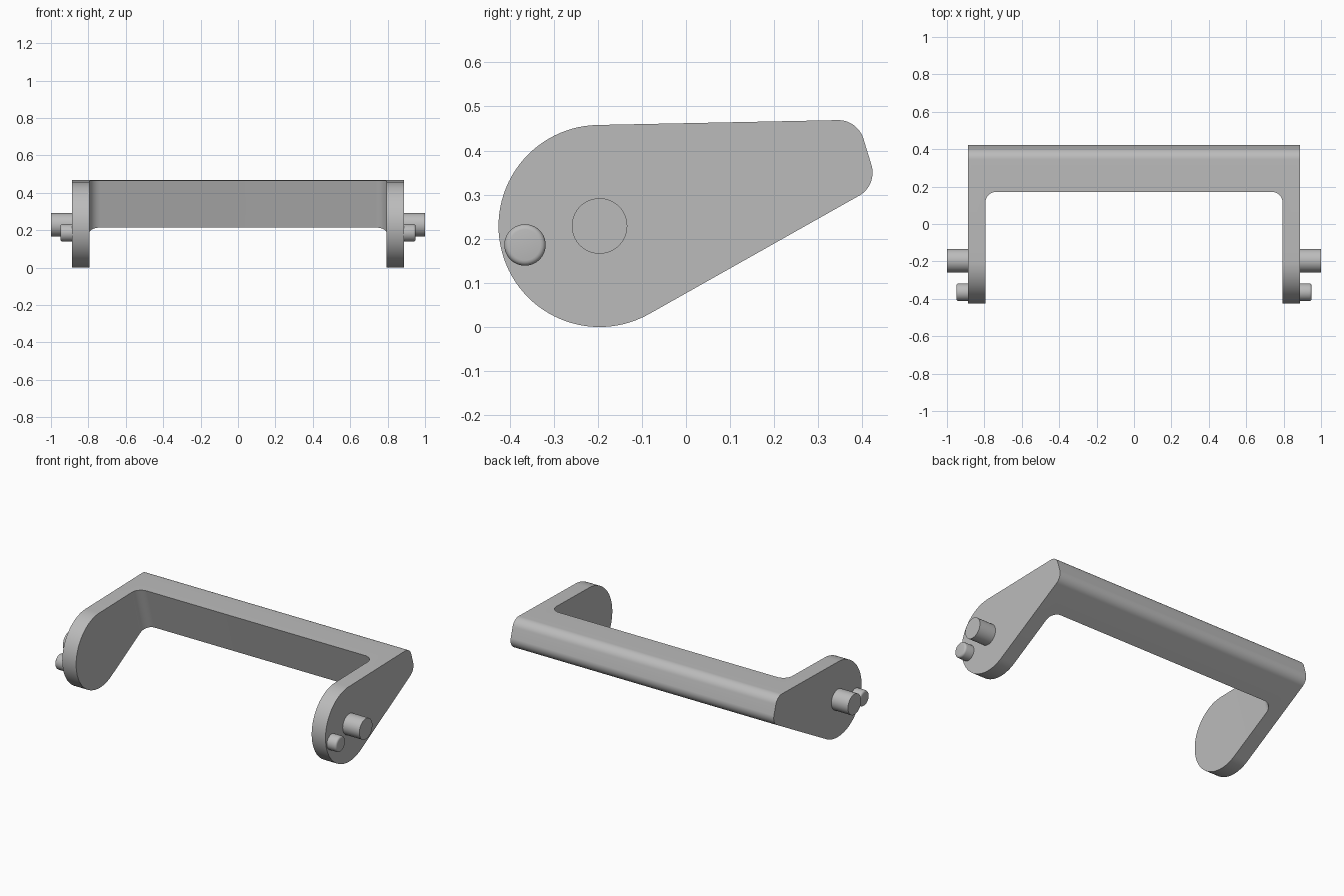
import bpy, bmesh
from math import cos, sin, radians, pi
from mathutils import Matrix

cube = bpy.data.objects.get("Cube")
if cube:
    bpy.data.objects.remove(cube, do_unlink=True)

grey = bpy.data.materials.new("light grey metal")
grey.use_nodes = True
colour = (0.5, 0.5, 0.5, 1)
grey.diffuse_color = colour
grey.node_tree.nodes["Principled BSDF"].inputs["Base Color"].default_value = colour


def arc(cx, cy, r, start, end, steps):
    angles = [radians(start + (end - start) * i / steps) for i in range(steps + 1)]
    return [(cx + r * cos(a), cy + r * sin(a)) for a in angles]


def make_object(name, bm):
    bmesh.ops.recalc_face_normals(bm, faces=bm.faces)
    mesh = bpy.data.meshes.new(name)
    bm.to_mesh(mesh)
    bm.free()
    mesh.materials.append(grey)
    obj = bpy.data.objects.new(name, mesh)
    bpy.context.collection.objects.link(obj)
    return obj


def prism(name, points, offset):
    bm = bmesh.new()
    face = bm.faces.new([bm.verts.new(p) for p in points])
    new = bmesh.ops.extrude_face_region(bm, geom=[face])["geom"]
    bmesh.ops.translate(bm, vec=offset, verts=[v for v in new if isinstance(v, bmesh.types.BMVert)])
    # extrude_face_region consumes the start face, so close that end if open
    bmesh.ops.holes_fill(bm, edges=[e for e in bm.edges if e.is_boundary], sides=0)
    return make_object(name, bm)


def activate(obj):
    bpy.ops.object.select_all(action="DESELECT")
    obj.select_set(True)
    bpy.context.view_layer.objects.active = obj


def smooth(obj):
    activate(obj)
    bpy.ops.object.shade_smooth_by_angle(angle=radians(30))


# Side profile swept across the full width
WIDTH = 0.888
profile = (arc(-0.196, 0.229, 0.229, 91, 299, 56)
           + arc(0.363, 0.350, 0.06, -61, 15, 14)
           + arc(0.345, 0.409, 0.06, 15, 91, 14))
handle = prism("handle", [(-WIDTH, y, z) for y, z in profile], (2 * WIDTH, 0, 0))

# Slanted opening with rounded inner corners, parallel to the back of the bar
LEAN, LOW, HIGH = 0.29, -0.2, 0.7
outline = ([(0.795, -1)] + arc(0.735, 0.112, 0.06, 0, 90, 12)
           + arc(-0.735, 0.112, 0.06, 90, 180, 12) + [(-0.795, -1)])
cutter = prism("opening_cutter",
               [(x, y - LEAN * (LOW - 0.466), LOW) for x, y in outline],
               (0, -LEAN * (HIGH - LOW), HIGH - LOW))
cutter.hide_render = True
cut = handle.modifiers.new("opening", "BOOLEAN")
cut.operation = "DIFFERENCE"
cut.solver = "EXACT"
cut.object = cutter
activate(handle)
bpy.ops.object.modifier_apply(modifier=cut.name)
bpy.data.objects.remove(cutter, do_unlink=True)
smooth(handle)


# Pins on the outside of each arm
def pin(name, side, y, z, radius, tip, rim=0):
    root = 0.86
    bm = bmesh.new()
    bmesh.ops.create_cone(bm, cap_ends=True, segments=40, radius1=radius, radius2=radius,
                          depth=tip - root,
                          matrix=Matrix.Translation((side * (root + tip) / 2, y, z))
                          @ Matrix.Rotation(pi / 2, 4, "Y"))
    if rim:
        edges = [e for e in bm.edges if all(abs(v.co.x) > tip - 0.001 for v in e.verts)]
        bmesh.ops.bevel(bm, geom=edges, offset=rim, segments=4, profile=0.5, affect="EDGES")
    smooth(make_object(name, bm))


for side, label in ((1, "left"), (-1, "right")):
    pin(label + "_pivot_pin", side, -0.196, 0.229, 0.063, 1.0)
    pin(label + "_stop_pin", side, -0.365, 0.186, 0.047, 0.95, 0.012)
